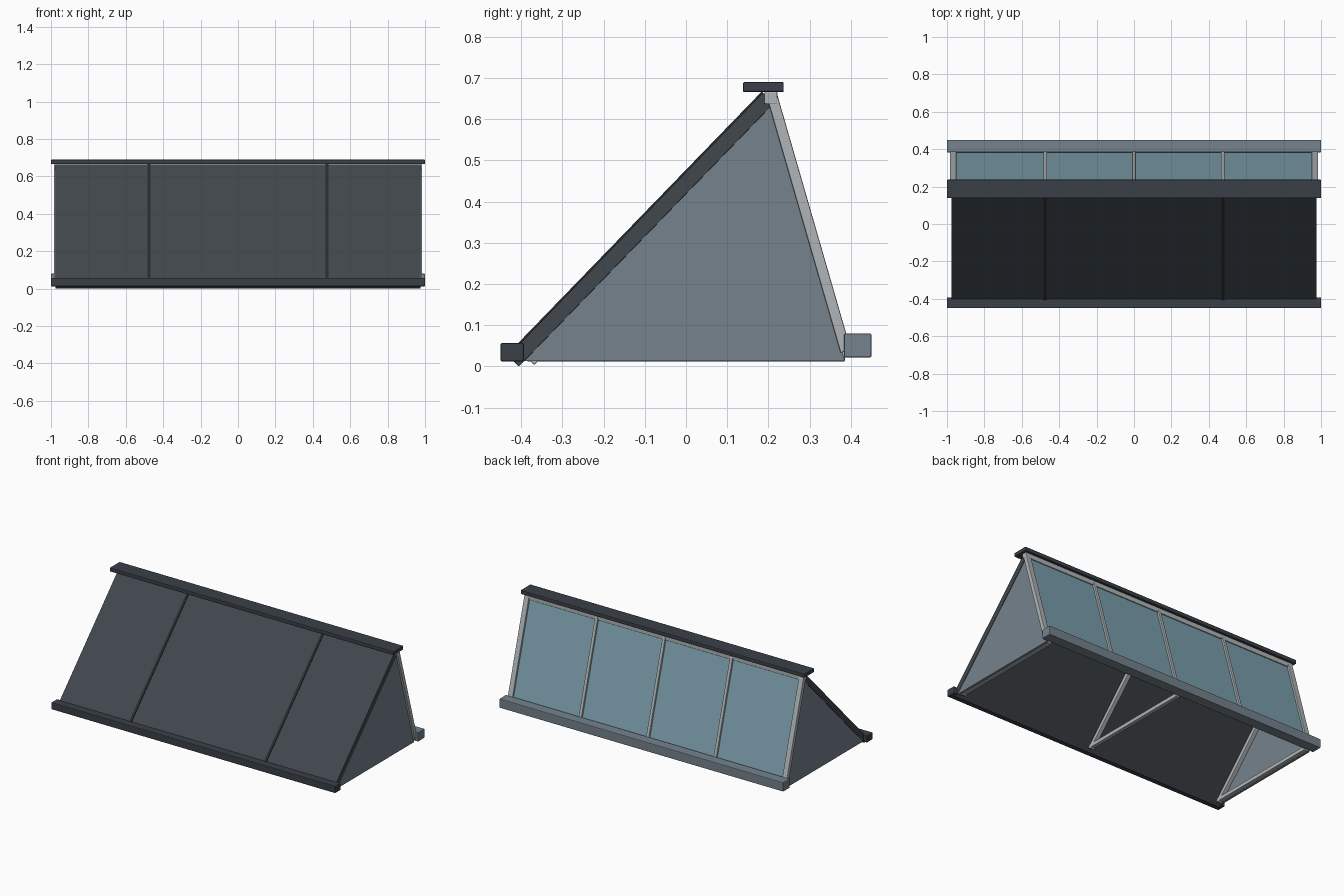
import bpy
import bmesh
from mathutils import Vector

cube = bpy.data.objects.get("Cube")
if cube:
    bpy.data.objects.remove(cube, do_unlink=True)


def material(name, hexcode):
    def linear(c):
        return c / 12.92 if c <= 0.04045 else ((c + 0.055) / 1.055) ** 2.4
    rgb = [linear(int(hexcode[i:i + 2], 16) / 255) for i in (0, 2, 4)]
    m = bpy.data.materials.new(name)
    m.use_nodes = True
    m.diffuse_color = (*rgb, 1)
    m.node_tree.nodes["Principled BSDF"].inputs["Base Color"].default_value = (*rgb, 1)
    return m


anthracite = material("anthracite trim", "3a4048")
slate = material("dark roof panel", "40474c")
seam = material("dark seam", "272c30")
steel = material("blue grey metal", "75828c")
glass = material("blue glass", "7da0ae")
silver = material("silver frame", "b0b5b7")


def prism(name, profile, x0, x1, mat, bevel=0.0):
    """Extrude a (y, z) outline along x."""
    bm = bmesh.new()
    face = bm.faces.new([bm.verts.new((x0, y, z)) for y, z in profile])
    ext = bmesh.ops.extrude_face_region(bm, geom=[face])
    verts = [v for v in ext["geom"] if isinstance(v, bmesh.types.BMVert)]
    bmesh.ops.translate(bm, vec=(x1 - x0, 0, 0), verts=verts)
    bmesh.ops.recalc_face_normals(bm, faces=bm.faces)
    mesh = bpy.data.meshes.new(name)
    bm.to_mesh(mesh)
    bm.free()
    mesh.materials.append(mat)
    obj = bpy.data.objects.new(name, mesh)
    bpy.context.collection.objects.link(obj)
    if bevel:
        mod = obj.modifiers.new("soft edges", "BEVEL")
        mod.width = bevel
        mod.segments = 2
    return obj


def box(name, y0, y1, z0, z1, x0, x1, mat, bevel=0.0):
    return prism(name, [(y0, z0), (y1, z0), (y1, z1), (y0, z1)], x0, x1, mat, bevel)


def slab(name, line, low, high, x0, x1, mat, bevel=0.0):
    """Sloping slab between two offsets from a (y, z) line."""
    a, b = Vector(line[0]), Vector(line[1])
    d = (b - a).normalized()
    n = Vector((-d.y, d.x))
    return prism(name, [a + n * low, b + n * low, b + n * high, a + n * high],
                 x0, x1, mat, bevel)


front_slope = ((-0.405, 0.0), (0.213, 0.638))    # inner face of the front panel
back_slope = ((0.4, 0.04), (0.22, 0.664))        # outer face of the glazing bars

# Long rails and ridge
box("ridge_cap", 0.138, 0.237, 0.665, 0.69, -1, 1, anthracite, 0.004)
box("ridge_tube", 0.19, 0.222, 0.636, 0.666, -0.985, 0.985, silver, 0.003)
box("front_rail", -0.45, -0.393, 0.012, 0.057, -1, 1, anthracite, 0.004)
box("back_rail", 0.383, 0.45, 0.022, 0.08, -1, 1, steel, 0.004)

# Solid front slope and its seams
slab("front_panel", front_slope, 0, 0.037, -0.975, 0.975, slate, 0.002)
for side, x in (("right", -0.475), ("left", 0.475)):
    slab("front_seam_" + side, front_slope, 0.035, 0.041, x - 0.008, x + 0.008, seam)

# Glazed back slope
slab("back_glass", back_slope, 0.012, 0.019, -0.96, 0.96, glass)
for i, x in enumerate((-0.967, -0.475, 0, 0.475, 0.967)):
    half = 0.017 if abs(x) > 0.9 else 0.01
    slab(f"glazing_bar_{i + 1}", back_slope, 0, 0.026, x - half, x + half, silver, 0.003)

# Triangular end walls
for side, s in (("right", -1), ("left", 1)):
    x0, x1 = sorted((s * 0.956, s * 0.972))
    prism("end_wall_" + side, [(-0.392, 0.013), (0.385, 0.013), (0.205, 0.65)], x0, x1, steel)

# Triangular support frames
for place, x in (("right", -0.943), ("middle", 0), ("left", 0.943)):
    x0, x1 = x - 0.013, x + 0.013
    box("frame_chord_" + place, -0.385, 0.385, 0.012, 0.036, x0, x1, silver, 0.003)
    slab("frame_rafter_" + place, ((-0.385, 0.02), (0.195, 0.62)), -0.024, 0.002,
         x0, x1, silver, 0.003)
